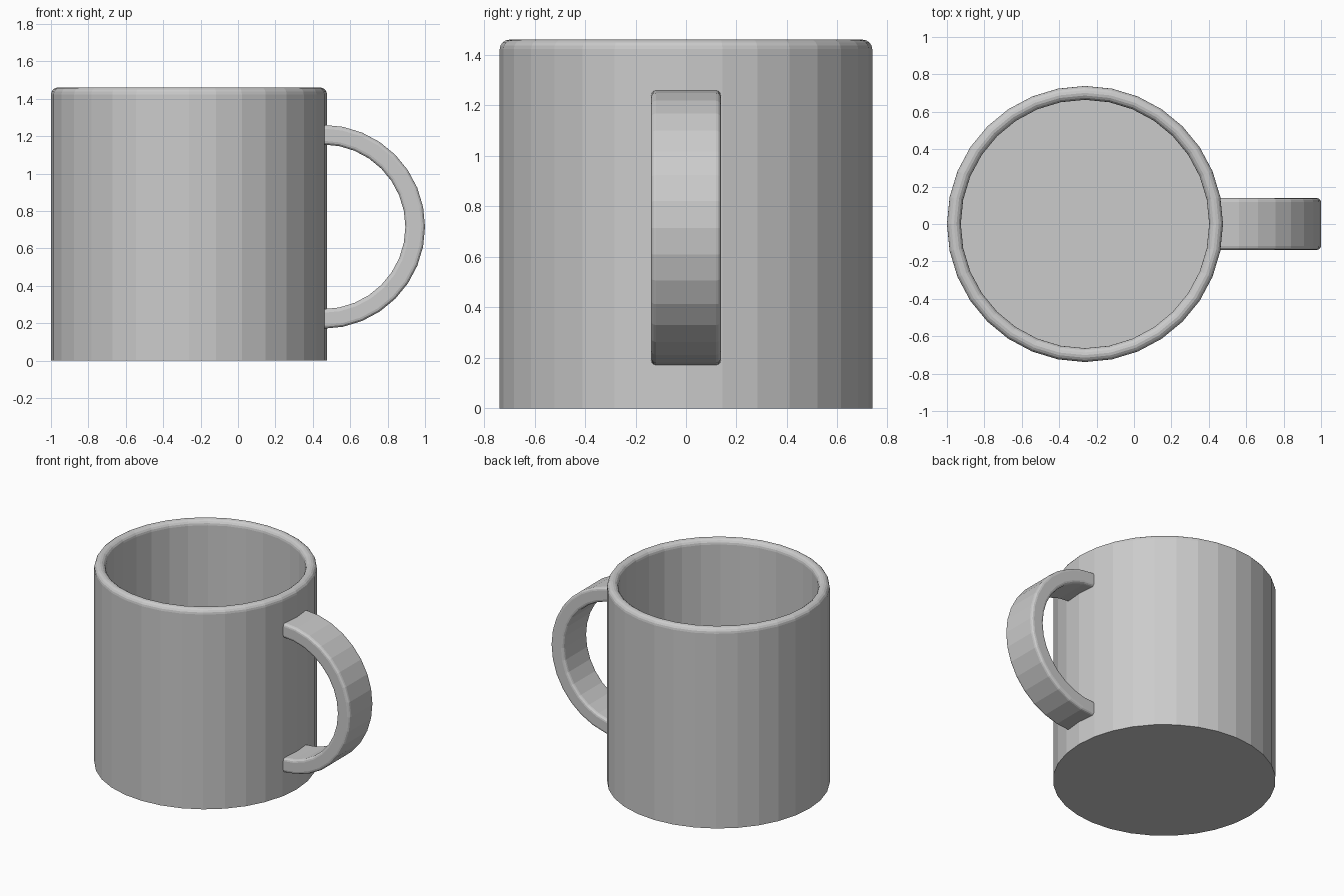
import bpy, bmesh
from math import sin, cos, pi

if "Cube" in bpy.data.objects:
    bpy.data.objects.remove(bpy.data.objects["Cube"])


def grid_mesh(name, rings, close_rings, cap):
    """Skin a list of equal-length vertex rings into an object."""
    bm = bmesh.new()
    rows = [[bm.verts.new(p) for p in ring] for ring in rings]
    n = len(rows[0])
    pairs = list(zip(rows, rows[1:]))
    if close_rings:
        pairs.append((rows[-1], rows[0]))
    for a, b in pairs:
        for i in range(n):
            j = (i + 1) % n
            bm.faces.new((a[i], a[j], b[j], b[i]))
    if cap:
        bm.faces.new(rows[0])
        bm.faces.new(rows[-1])
    bmesh.ops.recalc_face_normals(bm, faces=bm.faces)
    me = bpy.data.meshes.new(name)
    bm.to_mesh(me)
    bm.free()
    ob = bpy.data.objects.new(name, me)
    bpy.context.collection.objects.link(ob)
    return ob


def arc(cx, cy, r, a0, a1, steps):
    return [(cx + r * cos(a0 + (a1 - a0) * k / steps),
             cy + r * sin(a0 + (a1 - a0) * k / steps)) for k in range(steps + 1)]


# Cup body: 32-sided lathe with a rounded rim and a hollow inside
SIDES, CX, R_OUT, R_IN, H, FLOOR = 32, -0.262, 0.738, 0.664, 1.46, 0.07
rim = (R_OUT - R_IN) / 2
profile = [(R_OUT, 0)] + arc(R_OUT - rim, H - rim, rim, 0, pi, 8) + [(R_IN, FLOOR)]
rings = [[(CX + r * cos(2 * pi * i / SIDES), r * sin(2 * pi * i / SIDES), z)
          for i in range(SIDES)] for r, z in profile]
grid_mesh("cup_body", rings, False, True)

# Handle: rounded rectangle section swept around a half circle
HX, HZ, H_OUT, H_IN, HALF_W, B = 0.455, 0.715, 0.545, 0.44, 0.138, 0.02
section = []
for q, (r, y) in enumerate([(H_OUT - B, HALF_W - B), (H_IN + B, HALF_W - B),
                            (H_IN + B, -HALF_W + B), (H_OUT - B, -HALF_W + B)]):
    section += arc(r, y, B, q * pi / 2, (q + 1) * pi / 2, 3)
rings = []
for k in range(17):
    a = -pi / 2 + pi * k / 16
    rings.append([(HX + r * cos(a), y, HZ + r * sin(a)) for r, y in section])
grid_mesh("handle", rings, False, True)
